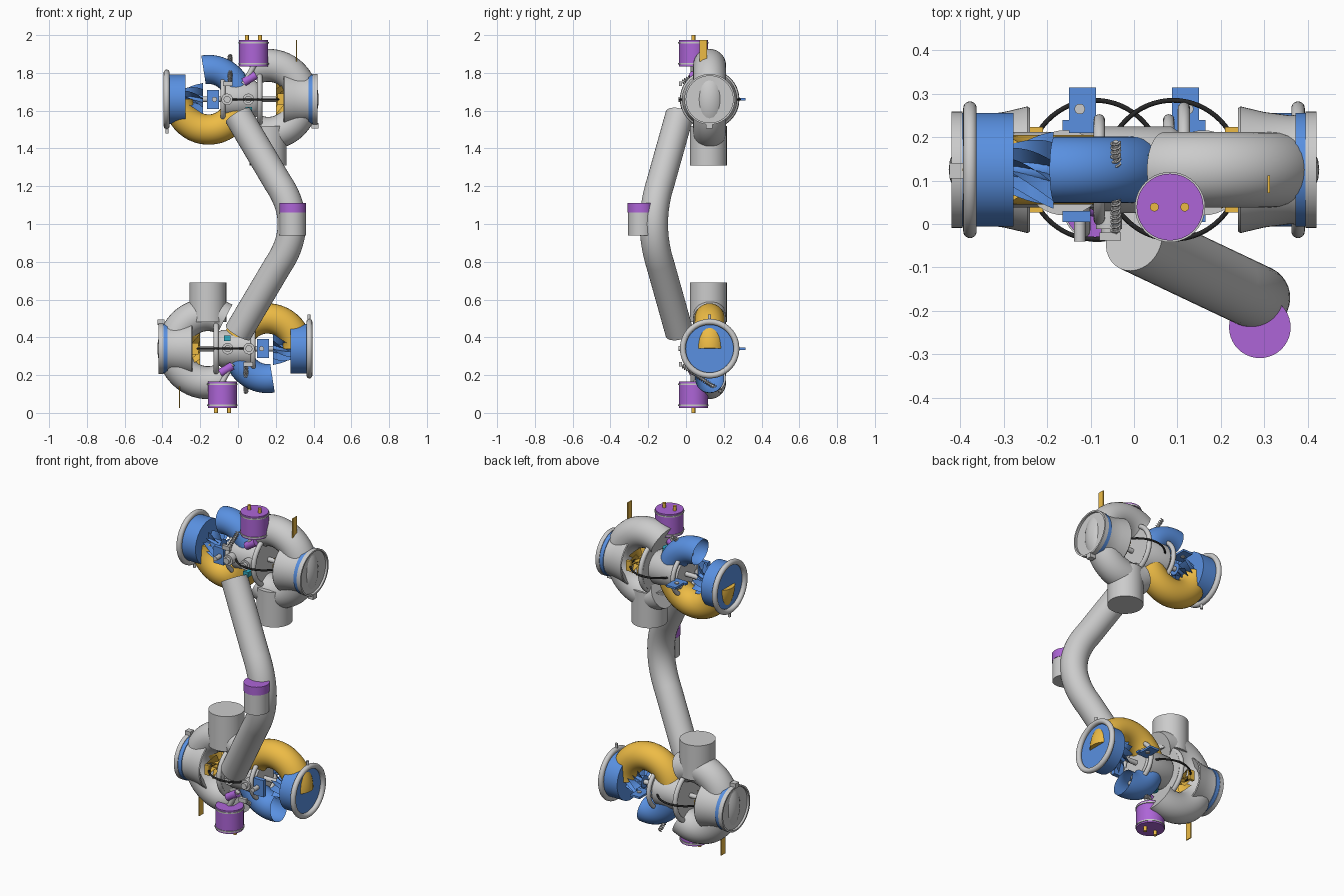
import bpy, bmesh
from math import pi, sin, cos, radians
from mathutils import Vector, Matrix

if "Cube" in bpy.data.objects:
    bpy.data.objects.remove(bpy.data.objects["Cube"])

CY, CZ = 0.125, 1.66          # turbine axis runs along x through here


def mat(name, rgb):
    m = bpy.data.materials.new(name)
    m.diffuse_color = (*rgb, 1)
    m.use_nodes = True
    m.node_tree.nodes["Principled BSDF"].inputs["Base Color"].default_value = m.diffuse_color
    return m


BLUE = mat("blue", (0.10, 0.28, 0.75))
ORANGE = mat("orange", (0.85, 0.50, 0.06))
PURPLE = mat("purple", (0.42, 0.13, 0.68))
TEAL = mat("teal", (0.03, 0.42, 0.55))
BLACK = mat("black", (0.02, 0.02, 0.02))
unit = []                     # parts of the upper unit, repeated below


def add(name, mesh, m=None, repeat=True):
    o = bpy.data.objects.new(name, mesh)
    bpy.context.collection.objects.link(o)
    if m:
        mesh.materials.append(m)
    mesh.shade_smooth()
    mesh.set_sharp_from_angle(angle=radians(35))
    if repeat:
        unit.append(o)
    return o


def from_bm(name, bm, m=None, repeat=True):
    bmesh.ops.recalc_face_normals(bm, faces=bm.faces)
    me = bpy.data.meshes.new(name)
    bm.to_mesh(me)
    bm.free()
    return add(name, me, m, repeat)


def tube(name, pts, r, m=None, closed=False, caps=True, repeat=True, res=8):
    cu = bpy.data.curves.new(name, 'CURVE')
    cu.dimensions = '3D'
    cu.bevel_depth, cu.bevel_resolution, cu.use_fill_caps = r, res, caps
    sp = cu.splines.new('POLY')
    sp.points.add(len(pts) - 1)
    for p, q in zip(sp.points, pts):
        p.co = (*q, 1)
    sp.use_cyclic_u = closed
    tmp = bpy.data.objects.new("tmp", cu)
    bpy.context.collection.objects.link(tmp)
    me = bpy.data.meshes.new_from_object(tmp.evaluated_get(bpy.context.evaluated_depsgraph_get()))
    bpy.data.objects.remove(tmp)
    me.materials.clear()
    return add(name, me, m, repeat)


def arc(cx, R, a0, a1, n=48):
    """Arc in the xz plane around (cx, CY, CZ)."""
    return [(cx + R * cos(radians(a0 + (a1 - a0) * i / n)), CY,
             CZ + R * sin(radians(a0 + (a1 - a0) * i / n))) for i in range(n + 1)]


def ring(name, x, R, r, m=None):
    return tube(name, [(x, CY + R * cos(2 * pi * i / 64), CZ + R * sin(2 * pi * i / 64))
                       for i in range(64)], r, m, closed=True)


def lathe(name, prof, m=None):
    """Turn (x, radius) profile around the main axis."""
    bm = bmesh.new()
    vs = [bm.verts.new((x, CY, CZ + r)) for x, r in prof]
    es = [bm.edges.new(p) for p in zip(vs, vs[1:])]
    bmesh.ops.spin(bm, geom=vs + es, cent=(0, CY, CZ), axis=(1, 0, 0), angle=2 * pi, steps=56)
    bmesh.ops.remove_doubles(bm, verts=bm.verts, dist=1e-5)
    return from_bm(name, bm, m)


def rod(name, a, b, r, m=None, repeat=True):
    a, b = Vector(a), Vector(b)
    bm = bmesh.new()
    M = Matrix.Translation((a + b) / 2) @ (b - a).to_track_quat('Z', 'Y').to_matrix().to_4x4()
    bmesh.ops.create_cone(bm, cap_ends=True, segments=40, radius1=r, radius2=r,
                          depth=(b - a).length, matrix=M)
    return from_bm(name, bm, m, repeat)


def box(name, lo, hi, m=None):
    lo, hi = Vector(lo), Vector(hi)
    bm = bmesh.new()
    bmesh.ops.create_cube(bm, size=1, matrix=Matrix.Translation((lo + hi) / 2)
                          @ Matrix.Diagonal((*(hi - lo), 1)))
    return from_bm(name, bm, m)


def wheel(name, x0, x1, r0, r1, hub, count, m):
    """Bladed wheel with twisted vanes on a tapered hub."""
    lathe(name + "_hub", [(x0, 0), (x0, hub * .6), (x1, hub), (x1, 0)], m)
    bm = bmesh.new()
    for k in range(count):
        rows = []
        for i in range(7):
            t = i / 6
            a = 2 * pi * k / count + 0.8 * t
            rows.append([bm.verts.new((x0 + (x1 - x0) * t, CY + r * cos(a), CZ + r * sin(a)))
                         for r in (hub * .5, r0 + (r1 - r0) * t)])
        for p, q in zip(rows, rows[1:]):
            bm.faces.new((p[0], p[1], q[1], q[0]))
    bmesh.ops.solidify(bm, geom=bm.faces[:], thickness=0.005)
    from_bm(name + "_blades", bm, m)


# Scroll pipes
tube("turbine_scroll", arc(0.16, 0.18, -120, 120), 0.087, res=12)
tube("compressor_scroll_lower", arc(-0.155, 0.16, 180, 345), 0.08, ORANGE, res=12)
tube("compressor_scroll_upper", arc(-0.155, 0.158, 0, 100), 0.077, BLUE, caps=False, res=12)
rod("turbine_outlet", (0.16, CY - .007, 1.31), (0.16, CY - .007, 1.52), 0.098)

# Compressor inlet
lathe("compressor_inlet", [(-.368, 0), (-.368, .131), (-.278, .131), (-.278, 0)], BLUE)
ring("inlet_lip", -.378, .142, .0155)
rod("inlet_pin", (-.375, CY, 1.48), (-.375, CY, 1.52), .008)
wheel("compressor_wheel", -.28, -.185, .06, .09, .035, 11, BLUE)

# Bearing housing, shaft and flanges
lathe("bearing_housing", [(-.09, 0), (-.09, .085), (-.07, .1), (.085, .1), (.1, .09), (.1, 0)])
rod("shaft", (-.28, CY, CZ), (.26, CY, CZ), .014)
ring("turbine_flange", .115, .142, .014)
ring("compressor_flange", -.08, .115, .013)
lathe("turbine_backplate", [(.1, 0), (.1, .14), (.118, .14), (.118, 0)])

# Turbine wheel and exhaust bell
wheel("turbine_wheel", .25, .2, .075, .09, .035, 11, ORANGE)
lathe("exhaust_bell", [(.27, .1), (.24, .142), (.245, .146), (.3, .133), (.36, .125),
                       (.385, .128), (.385, .1)])
lathe("exhaust_band", [(.372, .12), (.372, .131), (.395, .131), (.395, .12)], BLUE)
lathe("exhaust_cap", [(.395, 0), (.395, .134), (.42, .134), (.42, .124), (.407, .124), (.407, 0)])
box("exhaust_lug", (.39, .105, 1.505), (.425, .14, 1.535))
for y in (CY - .09, CY + .09):
    box("turbine_clip", (.21, y - .008, CZ - .03), (.242, y + .008, CZ + .03), ORANGE)

# Hose loop around the housing
tube("hose_loop", [(.09 + .155 * cos(2 * pi * i / 64), CY + .16 * sin(2 * pi * i / 64), CZ)
                   for i in range(64)], .0055, BLACK, closed=True, res=4)

# Actuator can with its lips, pins and link
AX, AY = .083, .039
rod("actuator_can", (AX, AY, 1.835), (AX, AY, 1.973), .077, PURPLE)
for z in (1.848, 1.96):
    rod("actuator_lip", (AX, AY, z - .004), (AX, AY, z + .004), .081)
for x in (.047, .117):
    rod("actuator_pin", (x, AY, 1.96), (x, AY, 2.0), .01, ORANGE)
rod("actuator_link", (.085, AY, 1.84), (.03, AY, 1.74), .014)
rod("actuator_link_sleeve", (.095, AY, 1.79), (.03, AY, 1.75), .022, PURPLE)

# Spring and fittings
d = Vector((0, -.21, -.14))
u, v, N = Vector((1, 0, 0)), Vector((0, -.555, .832)), 220
tube("spring", [Vector((-.042, .19, 1.89)) + d * (i / N) + .01 * (u * cos(i * .6) + v * sin(i * .6))
                for i in range(N)], .003, res=1)
rod("spring_core", (-.042, .19, 1.89), (-.042, -.02, 1.75), .006)
box("spring_arm", (-.08, -.038, 1.73), (-.03, -.02, 1.755))
for x in (-.058, .055):
    rod("housing_port", (x, -.012, CZ), (x, .06, CZ), .03)
    rod("housing_port_tip", (x, -.03, CZ), (x, 0, CZ), .018)
rod("oil_stub", (.025, CY, 1.74), (.025, CY, 1.79), .035, TEAL)
box("oil_block", (.04, -.01, 1.59), (.075, .05, 1.62), TEAL)
box("front_bracket", (-.165, .005, 1.61), (-.1, .03, 1.71), BLUE)
rod("front_bracket_pin", (-.125, -.04, CZ), (-.125, .03, CZ), .013)
box("rear_bracket", (-.15, .21, CZ - .006), (-.087, .315, CZ + .006), BLUE)
box("rear_bracket_foot", (-.165, .215, CZ - .006), (-.07, .24, CZ + .006), BLUE)
rod("rear_bracket_pin", (-.125, .265, CZ - .012), (-.125, .265, CZ + .012), .012)
box("scroll_tag", (.308, .072, 1.86), (.313, .112, 1.975), ORANGE)

# Lower unit: the upper one turned half round about the y axis through z = 1
turn = Matrix.Translation((0, 0, 1)) @ Matrix.Rotation(pi, 4, 'Y') @ Matrix.Translation((0, 0, -1))
for o in unit:
    c = o.copy()
    c.name = "lower_" + o.name
    c.matrix_world = turn
    bpy.context.collection.objects.link(c)

# Bent pipe joining both units
path = [(0, 1.575)]
for i in range(25):
    t = i / 24
    path.append(((1 - t) ** 2 * .21 + 2 * t * (1 - t) * .36 + t * t * .21, 1.22 - .44 * t))
path.append((0, .425))
tube("joining_pipe", [(x, -.035 - .135 * x / .285, z) for x, z in path], .075, repeat=False, res=14)

# Side valve on the pipe
rod("valve_body", (.29, -.238, .94), (.29, -.238, 1.06), .069, repeat=False)
rod("valve_cap", (.29, -.238, 1.06), (.29, -.238, 1.11), .071, PURPLE, repeat=False)
